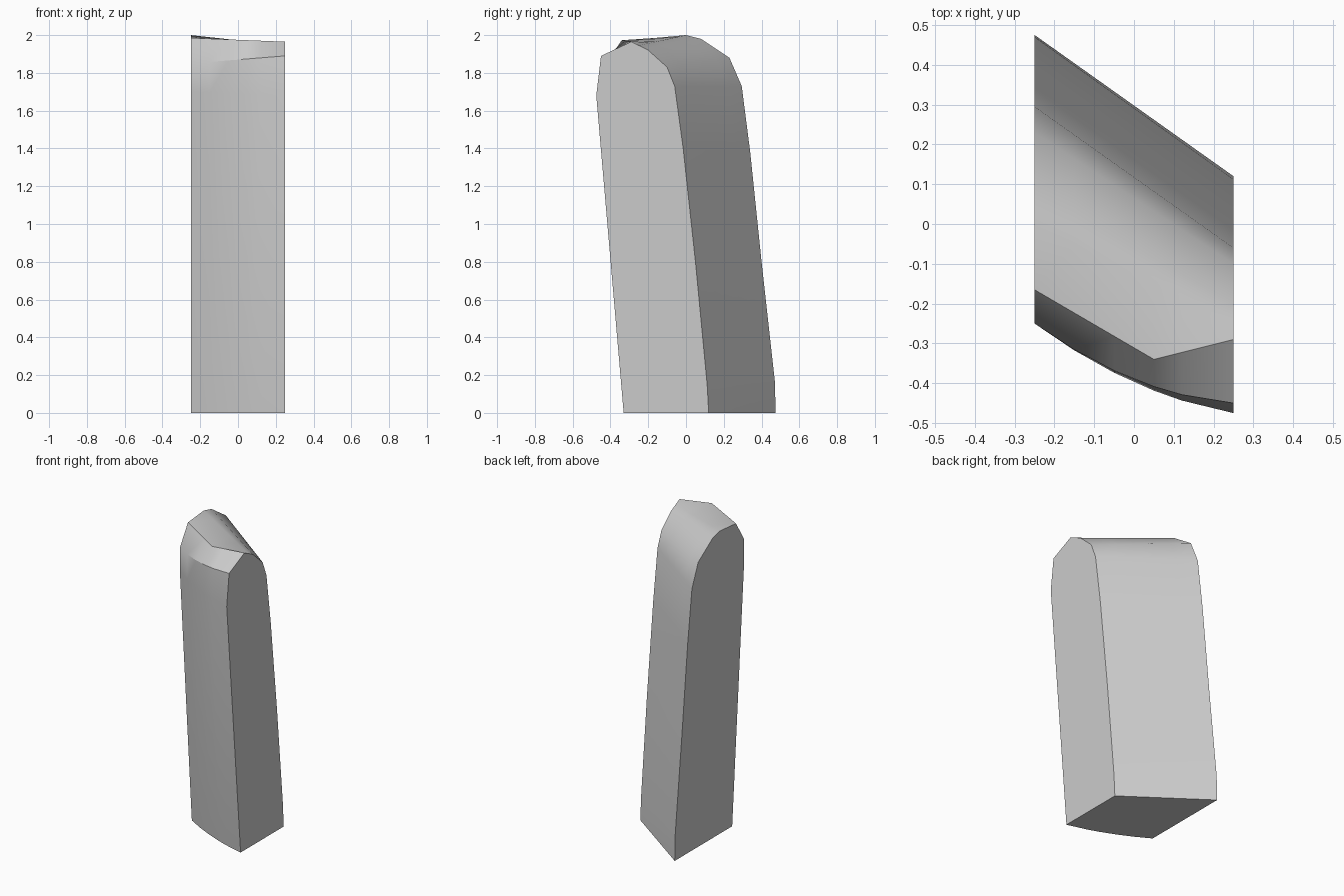
import bpy
import bmesh
import math

cube = bpy.data.objects.get("Cube")
if cube:
    bpy.data.objects.remove(cube, do_unlink=True)

# Plain grey material
grey = bpy.data.materials.new("stone_grey")
grey.use_nodes = True
colour = (0.6, 0.6, 0.6, 1.0)
grey.diffuse_color = colour
grey.node_tree.nodes["Principled BSDF"].inputs["Base Color"].default_value = colour

HALF = 0.25
# Matching (y, z) outlines of the two flat sides, from front foot over the top to back foot
right_side = [(-.125, 0), (-.25, 1.70), (-.25, 1.85), (-.165, 1.985), (0, 2), (.08, 1.98),
              (.23, 1.88), (.295, 1.73), (.34, 1.38), (.40, .8), (.47, .17), (.475, 0)]
left_side = [(-.33, 0), (-.475, 1.68), (-.45, 1.89), (-.29, 1.965), (-.25, 1.945), (-.20, 1.92),
             (-.10, 1.83), (-.06, 1.73), (-.015, 1.4), (.05, .8), (.112, .15), (.12, 0)]
front_bulge = [.023, .035, .04]
RIDGE, RIDGE_X, RIDGE_BULGE = 3, .05, .1
stations = [-HALF, -.15, -.05, RIDGE_X, .12, HALF]


def bulge(i, x):
    """Forward swell of the front face and of the top ridge."""
    if i < len(front_bulge):
        return front_bulge[i] * (1 - (x / HALF) ** 2)
    if i == RIDGE:
        end = -HALF if x < RIDGE_X else HALF
        return RIDGE_BULGE * (x - end) / (RIDGE_X - end)
    return 0


# Leaning slab lofted between its two sides
bm = bmesh.new()
rings = []
for x in stations:
    t = (x + HALF) / (2 * HALF)
    rings.append([bm.verts.new((x, a[0] + (b[0] - a[0]) * t - bulge(i, x), a[1] + (b[1] - a[1]) * t))
                  for i, (a, b) in enumerate(zip(right_side, left_side))])
count = len(right_side)
for r, s in zip(rings, rings[1:]):
    for i in range(count):
        j = (i + 1) % count
        bm.faces.new((r[i], r[j], s[j], s[i]))
bm.faces.new(rings[0])
bm.faces.new(rings[-1])
bmesh.ops.recalc_face_normals(bm, faces=bm.faces)

mesh = bpy.data.meshes.new("leaning_slab")
bm.to_mesh(mesh)
bm.free()
mesh.materials.append(grey)
slab = bpy.data.objects.new("leaning_slab", mesh)
bpy.context.collection.objects.link(slab)
bpy.context.view_layer.objects.active = slab
slab.select_set(True)
bpy.ops.object.shade_smooth_by_angle(angle=math.radians(30))
